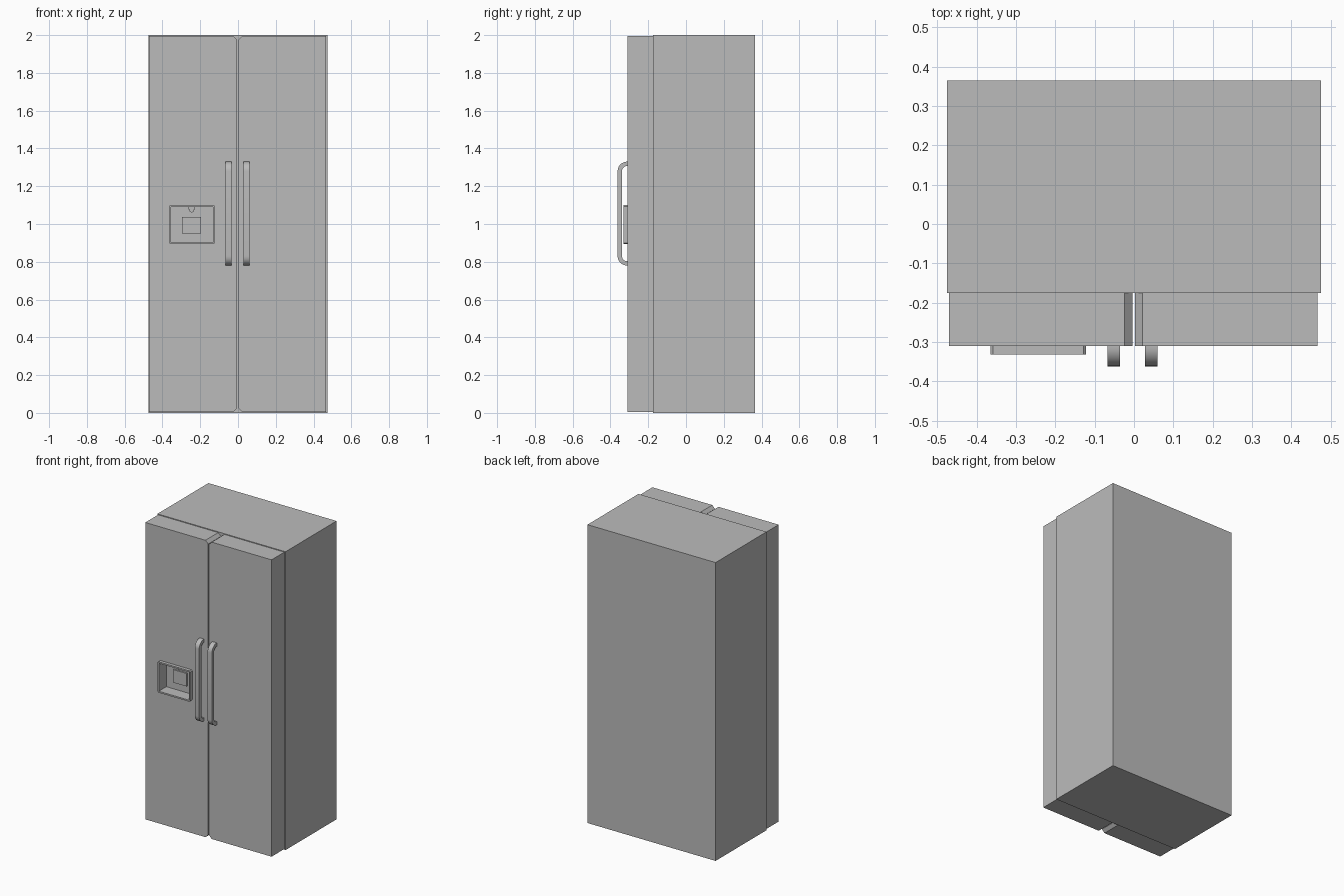
import bpy, bmesh
from math import radians, cos, sin, pi
from mathutils import Vector

if "Cube" in bpy.data.objects:
    bpy.data.objects.remove(bpy.data.objects["Cube"])

grey = bpy.data.materials.new("appliance grey")
grey.use_nodes = True
grey.diffuse_color = (0.5, 0.5, 0.5, 1)
grey.node_tree.nodes["Principled BSDF"].inputs["Base Color"].default_value = (0.5, 0.5, 0.5, 1)


def prism(name, outline, axis, start, end, smooth=False):
    """Extrude an outline along x (outline is y, z) or along y (outline is x, z)."""
    bm = bmesh.new()
    place = (lambda p: (start, *p)) if axis == "x" else (lambda p: (p[0], start, p[1]))
    face = bm.faces.new([bm.verts.new(place(p)) for p in outline])
    new = bmesh.ops.extrude_face_region(bm, geom=[face])["geom"]
    shift = Vector((end - start, 0, 0) if axis == "x" else (0, end - start, 0))
    bmesh.ops.translate(bm, vec=shift, verts=[g for g in new if isinstance(g, bmesh.types.BMVert)])
    bmesh.ops.recalc_face_normals(bm, faces=bm.faces)
    mesh = bpy.data.meshes.new(name)
    bm.to_mesh(mesh)
    bm.free()
    mesh.materials.append(grey)
    if smooth:
        mesh.shade_smooth()
        mesh.set_sharp_from_angle(angle=radians(35))
    obj = bpy.data.objects.new(name, mesh)
    bpy.context.collection.objects.link(obj)
    return obj


def rect(x0, x1, z0, z1, left=0, right=0):
    """Rectangle with optional chamfers on its left and right corners."""
    pts = []
    for x, z, c, sx, sz in ((x0, z0, left, 1, 1), (x1, z0, right, -1, 1),
                            (x1, z1, right, -1, -1), (x0, z1, left, 1, -1)):
        pair = [(x, z + sz * c), (x + sx * c, z)] if c else [(x, z)]
        pts += pair if sx == sz else pair[::-1]
    return pts


def arc(cy, cz, r, a0, a1, steps=8):
    return [(cy + r * cos(a0 + (a1 - a0) * i / steps),
             cz + r * sin(a0 + (a1 - a0) * i / steps)) for i in range(steps + 1)]


# Cabinet and the two doors, chamfered where they meet
prism("cabinet", rect(-0.475, 0.475, 0, 2), "y", -0.175, 0.365)
right_door = prism("right_door", rect(-0.47, -0.004, 0.005, 1.995, right=0.02), "y", -0.31, -0.175)
prism("left_door", rect(0.002, 0.466, 0.005, 1.995, left=0.02), "y", -0.31, -0.175)

# Dispenser frame, with one recess cut through frame and door
frame = prism("dispenser_frame", rect(-0.365, -0.122, 0.893, 1.1, 0.007, 0.007), "y", -0.332, -0.31)
cutter = prism("recess_cutter", rect(-0.355, -0.132, 0.903, 1.09), "y", -0.4, -0.252)
cutter.hide_render = True
for obj in (right_door, frame):
    mod = obj.modifiers.new("recess", "BOOLEAN")
    mod.object = cutter
    mod.operation = "DIFFERENCE"
    mod.solver = "EXACT"
    graph = bpy.context.evaluated_depsgraph_get()
    cut_mesh = bpy.data.meshes.new_from_object(obj.evaluated_get(graph))
    obj.modifiers.clear()
    obj.data = cut_mesh
bpy.data.objects.remove(cutter)

# Dispenser paddle and nozzle
prism("dispenser_paddle", rect(-0.297, -0.197, 0.95, 1.037), "y", -0.262, -0.25)
prism("nozzle_mount", rect(-0.262, -0.228, 1.078, 1.092), "y", -0.29, -0.252)
prism("nozzle", arc(-0.245, 1.073, 0.012, 0, 2 * pi * 15 / 16, 15), "y", -0.285, -0.252, True)

# Bowed handles
outer, inner, mid_y = 0.05, 0.027, -0.312
low, high = 0.83, 1.28
profile = ([(-0.309, high + outer)] + arc(mid_y, high, outer, pi / 2, pi)
           + arc(mid_y, low, outer, pi, 3 * pi / 2) + [(-0.309, low - outer)]
           + [(-0.309, low - inner)] + arc(mid_y, low, inner, 3 * pi / 2, pi)
           + arc(mid_y, high, inner, pi, pi / 2) + [(-0.309, high + inner)])
for name, x in (("right_handle", -0.067), ("left_handle", 0.028)):
    prism(name, profile, "x", x, x + 0.032, True)
